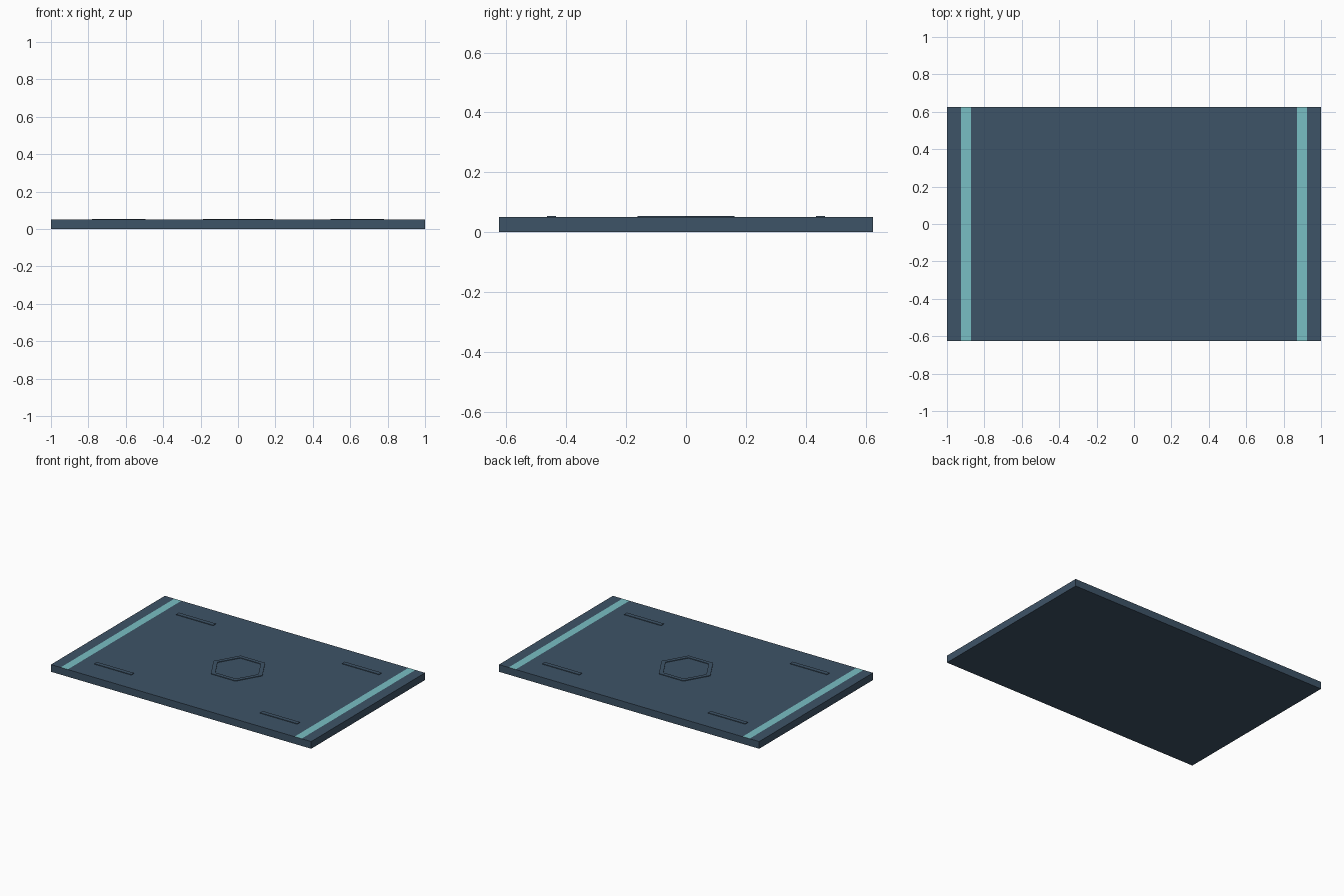
import bpy, bmesh, math
from mathutils import Vector

if "Cube" in bpy.data.objects:
    bpy.data.objects.remove(bpy.data.objects["Cube"])

L, W, H = 2.0, 1.25, 0.05      # slab size
RAISE = 0.004                  # height of raised trim
S_IN, S_OUT = 0.872, 0.926     # stripe limits in |x|


def material(name, rgb):
    m = bpy.data.materials.new(name)
    m.diffuse_color = (*rgb, 1)
    m.use_nodes = True
    m.node_tree.nodes["Principled BSDF"].inputs["Base Color"].default_value = m.diffuse_color
    return m


slate = material("slate blue", (0.048, 0.087, 0.135))
teal = material("pale teal", (0.190, 0.520, 0.550))


def finish(name, bm, mats):
    bmesh.ops.recalc_face_normals(bm, faces=bm.faces)
    me = bpy.data.meshes.new(name)
    bm.to_mesh(me)
    bm.free()
    for m in mats:
        me.materials.append(m)
    ob = bpy.data.objects.new(name, me)
    bpy.context.collection.objects.link(ob)
    return ob


def box(size, centre):
    bm = bmesh.new()
    bmesh.ops.create_cube(bm, size=1)
    bmesh.ops.scale(bm, vec=size, verts=bm.verts)
    bmesh.ops.translate(bm, vec=centre, verts=bm.verts)
    return bm


# slab, with the two end stripes cut into its top face
bm = box((L, W, H), (0, 0, H / 2))
for x in (-S_OUT, -S_IN, S_IN, S_OUT):
    bmesh.ops.bisect_plane(bm, geom=bm.verts[:] + bm.edges[:] + bm.faces[:],
                           plane_co=(x, 0, 0), plane_no=(1, 0, 0))
bm.normal_update()
for f in bm.faces:
    if f.normal.z > 0.5 and S_IN < abs(f.calc_center_median().x) < S_OUT:
        f.material_index = 1
finish("slab", bm, [slate, teal])

# four raised bars near the corners
for sx, nx in ((-1, "left"), (1, "right")):
    for sy, ny in ((-1, "front"), (1, "back")):
        bar = box((0.285, 0.03, RAISE), (sx * 0.6375, sy * 0.449, H + RAISE / 2))
        finish(f"bar_{ny}_{nx}", bar, [slate])

# raised hexagonal ring in the middle
bm = bmesh.new()
rings = []
for r, z in ((0.188, H), (0.188, H + RAISE), (0.157, H + RAISE), (0.157, H)):
    rings.append([bm.verts.new(Vector((r * math.cos(i * math.pi / 3),
                                       r * math.sin(i * math.pi / 3), z)))
                  for i in range(6)])
for k in range(4):
    a, b = rings[k], rings[(k + 1) % 4]
    for i in range(6):
        j = (i + 1) % 6
        bm.faces.new((a[i], a[j], b[j], b[i]))
finish("hexagon_ring", bm, [slate])
